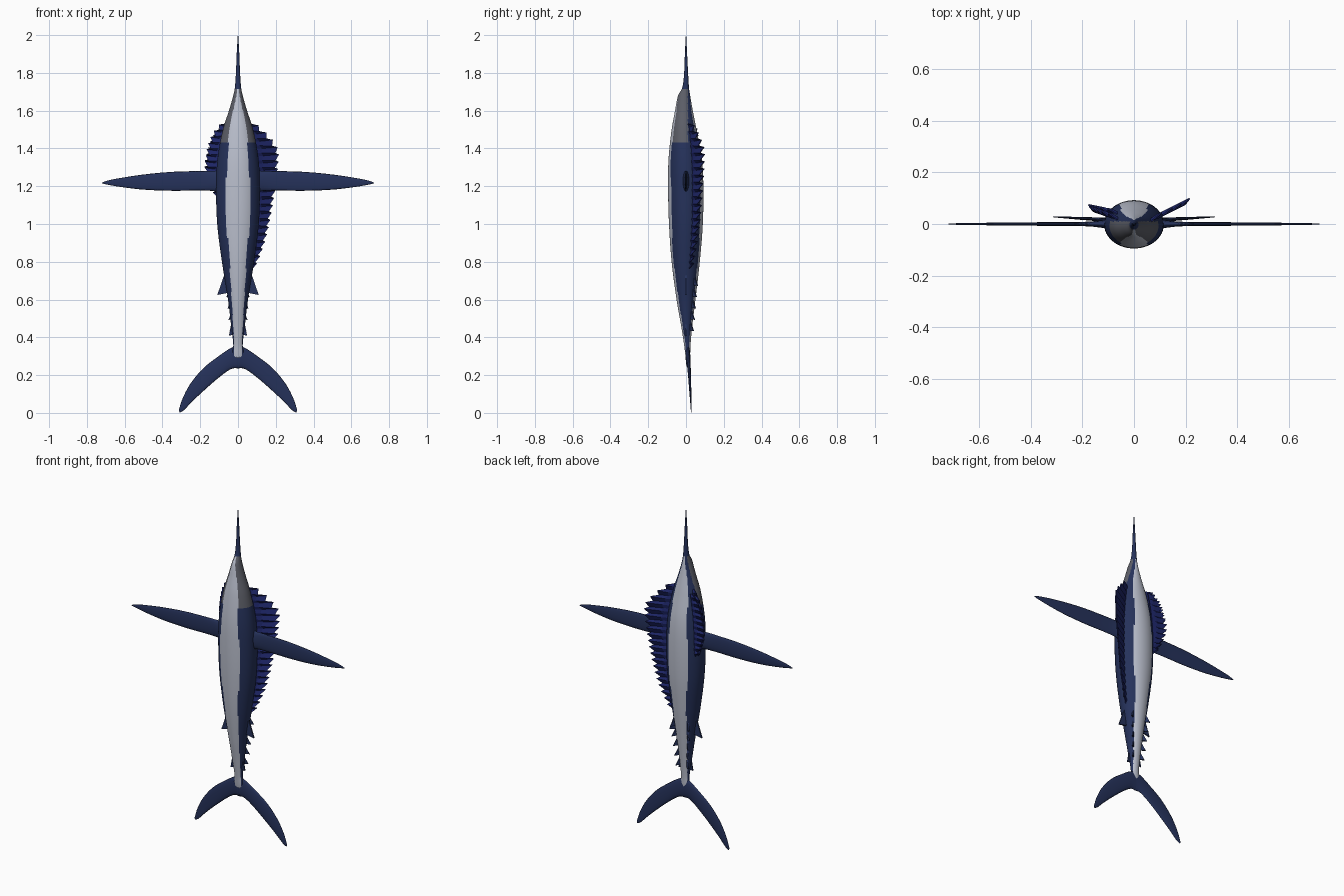
import bpy, bmesh, math
from mathutils import Vector

if "Cube" in bpy.data.objects:
    bpy.data.objects.remove(bpy.data.objects["Cube"])


def mat(name, rgb):
    m = bpy.data.materials.new(name)
    m.diffuse_color = (*rgb, 1)
    m.use_nodes = True
    m.node_tree.nodes["Principled BSDF"].inputs["Base Color"].default_value = m.diffuse_color
    return m


NAVY = mat("navy", (0.019, 0.032, 0.105))
WHITE = mat("silver white", (0.50, 0.53, 0.62))
GREY = mat("dark grey", (0.11, 0.115, 0.14))
SAIL = mat("sail blue", (0.012, 0.018, 0.13))


def curve(table, t):
    """Smooth interpolation through rows (t, a, b, ...)."""
    n = len(table)
    i = 0
    while i < n - 2 and t > table[i + 1][0]:
        i += 1
    p1, p2 = table[i], table[i + 1]
    p0, p3 = table[max(i - 1, 0)], table[min(i + 2, n - 1)]
    h = p2[0] - p1[0]
    u = (t - p1[0]) / h
    out = []
    for k in range(1, len(p1)):
        m1 = (p2[k] - p0[k]) / (p2[0] - p0[0]) * h
        m2 = (p3[k] - p1[k]) / (p3[0] - p1[0]) * h
        out.append((2*u**3 - 3*u**2 + 1) * p1[k] + (u**3 - 2*u**2 + u) * m1
                   + (3*u**2 - 2*u**3) * p2[k] + (u**3 - u**2) * m2)
    return out


def finish(bm, name, mats):
    bmesh.ops.recalc_face_normals(bm, faces=bm.faces)
    me = bpy.data.meshes.new(name)
    bm.to_mesh(me)
    bm.free()
    for m in mats:
        me.materials.append(m)
    ob = bpy.data.objects.new(name, me)
    bpy.context.collection.objects.link(ob)
    return ob


def loft(name, rings, mats, rule=None):
    bm = bmesh.new()
    rows = [[bm.verts.new(p) for p in r] for r in rings]
    n = len(rows[0])
    for a, b in zip(rows, rows[1:]):
        for i in range(n):
            j = (i + 1) % n
            bm.faces.new((a[i], a[j], b[j], b[i]))
    bm.faces.new(rows[0])
    bm.faces.new(rows[-1])
    for f in bm.faces:
        f.smooth = len(f.verts) == 4
        if rule:
            f.material_index = rule(f.calc_center_median())
    return finish(bm, name, mats)


def lens(a, b, thick, n=16):
    """Thin oval ring spanning points a to b, with thickness along y."""
    a, b = Vector(a), Vector(b)
    c, h = (a + b) / 2, (a - b) / 2
    return [c + h * math.cos(2*math.pi*i/n)
            + Vector((0, thick * math.sin(2*math.pi*i/n), 0)) for i in range(n)]


# Body with bill: z, half width, front y, back y
BODY = [(0.27, 0.012, 0.002, 0.018), (0.31, 0.030, -0.004, 0.022),
        (0.36, 0.025, -0.010, 0.024), (0.45, 0.035, -0.024, 0.032),
        (0.6, 0.053, -0.050, 0.050), (0.8, 0.085, -0.076, 0.073),
        (1.0, 0.110, -0.090, 0.089), (1.2, 0.116, -0.095, 0.092),
        (1.35, 0.108, -0.092, 0.083), (1.5, 0.080, -0.076, 0.056),
        (1.6, 0.048, -0.058, 0.036), (1.68, 0.025, -0.042, 0.022),
        (1.72, 0.017, -0.020, 0.016), (1.8, 0.011, -0.010, 0.011),
        (1.9, 0.007, -0.006, 0.006), (2.0, 0.001, -0.001, 0.001)]
# Half width of the pale stripe
STRIPE = [(0.27, 0.02), (0.4, 0.022), (0.6, 0.034), (0.8, 0.045), (1.0, 0.060),
          (1.2, 0.065), (1.35, 0.050), (1.45, 0.050), (1.55, 0.038),
          (1.7, 0.006), (2.0, 0.0)]


def body_color(c):
    if c.z > 1.71:
        return 0
    if c.z < 0.30:
        return 2
    if abs(c.x) < curve(STRIPE, c.z)[0]:
        return 1
    if c.z > 1.43 and c.y < 0.01:
        return 2
    return 0


rings = []
for k in range(141):
    z = 0.27 + 1.73 * k / 140
    w, f, b = curve(BODY, z)
    rings.append([(w * math.sin(2*math.pi*i/72),
                   (f + b)/2 - (b - f)/2 * math.cos(2*math.pi*i/72), z)
                  for i in range(72)])
loft("body", rings, [NAVY, WHITE, GREY], body_color)

# Side fin: x, top z, bottom z, half thickness
WING = [(0.06, 1.30, 1.14, 0.026), (0.11, 1.283, 1.17, 0.017),
        (0.18, 1.281, 1.177, 0.009), (0.35, 1.276, 1.176, 0.007),
        (0.5, 1.262, 1.182, 0.006), (0.62, 1.244, 1.196, 0.004),
        (0.69, 1.230, 1.208, 0.003), (0.72, 1.219, 1.215, 0.001)]
# Tail lobe along t: outer x, outer z, inner x, inner z
TAIL = [(0, -0.012, 0.36, -0.005, 0.236), (0.15, 0.035, 0.345, 0.035, 0.233),
        (0.35, 0.100, 0.302, 0.100, 0.188), (0.6, 0.185, 0.235, 0.195, 0.105),
        (0.8, 0.255, 0.150, 0.252, 0.050), (0.93, 0.296, 0.070, 0.288, 0.013),
        (1.0, 0.314, 0.012, 0.308, 0.002)]


def fan(name, rows, color, thick=0.005):
    """Thin sheet strip between inner and outer points."""
    bm = bmesh.new()
    vs = [[bm.verts.new(p) for p in r] for r in rows]
    for a, b in zip(vs, vs[1:]):
        for i in range(len(a) - 1):
            bm.faces.new((a[i], a[i+1], b[i+1], b[i]))
    ob = finish(bm, name, [color])
    m = ob.modifiers.new("thickness", "SOLIDIFY")
    m.thickness = thick
    m.offset = 0


def small_fin(name, z, r, direction, length, height, y0=0.0):
    """Backswept little fin rooted in the body."""
    d = Vector(direction).normalized()

    def p(out, dz):
        return d * (r + out) + Vector((0, y0, z + dz))
    fan(name, [(p(-0.012, height*0.5), p(0, height*0.5)),
               (p(-0.012, 0), p(length*0.45, 0)),
               (p(-0.012, -height*0.25), p(length*0.72, -height*0.3)),
               (p(-0.012, -height*0.5), p(length, -height*0.6))], NAVY, 0.008)


for s, side in ((1, "right"), (-1, "left")):
    rings = []
    for k in range(41):
        x = 0.06 + 0.66 * k / 40
        t, b, h = curve(WING, x)
        rings.append(lens((s*x, 0, t), (s*x, 0, b), h))
    loft("side_fin_" + side, rings, [NAVY])

    rings = []
    for k in range(31):
        t = k / 30
        ox, oz, ix, iz = curve(TAIL, t)
        y = 0.010 + 0.018 * t
        rings.append(lens((s*ox, y, oz), (s*ix, y, iz), 0.012 - 0.010 * t))
    loft("tail_lobe_" + side, rings, [NAVY])

    # Rear fins and finlets
    small_fin("rear_fin_" + side, 0.69, 0.068, (s, 0, 0), 0.042, 0.11)
    small_fin("tail_keel_" + side, 0.45, 0.034, (s, 0, 0), 0.014, 0.07)
    for i in range(5):
        z = 0.70 - i * 0.06
        w, f, b = curve(BODY, z)
        small_fin(f"finlet_{side}_{i+1}", z, (w + b) / 2, (s*0.72, 0.69, 0),
                  0.024, 0.045)


# Pleated spiny sails: z, outer x
def sail(name, s, edge, count, slope, y0):
    z1, z0 = edge[-1][0], edge[0][0]
    rows = []
    for k in range(count * 2 + 1):
        z = z0 + (z1 - z0) * k / (count * 2)
        x = curve(edge, z)[0]
        tip = k % 2
        reach = x + (0.006 if tip else -0.012)
        fold = 0.007 if tip else -0.007
        base = min(curve(BODY, z)[0] * 0.8, reach - 0.002)
        row = []
        for u in (0, 0.35, 0.7, 1):
            px = base + (reach - base) * u
            row.append((s * px, y0 + slope * (px - 0.1) + fold * min(1, 2*u),
                        z + 0.012 * u * tip))
        rows.append(row)
    fan(name, rows, SAIL, 0.006)


sail("sail_large", 1, [(0.76, 0.085), (0.8, 0.103), (0.9, 0.138), (1.0, 0.162),
                       (1.1, 0.180), (1.2, 0.195), (1.3, 0.206), (1.38, 0.208),
                       (1.43, 0.180), (1.48, 0.135), (1.53, 0.080)], 20, 0.5, 0.034)
sail("sail_small", -1, [(1.14, 0.12), (1.2, 0.145), (1.28, 0.168), (1.34, 0.166),
                        (1.42, 0.150), (1.48, 0.122), (1.53, 0.080)], 12, 0.35, 0.036)
# Second fold of the small sail
sail("sail_small_fold", -1, [(1.14, 0.11), (1.22, 0.15), (1.3, 0.172), (1.38, 0.155),
                             (1.46, 0.125), (1.51, 0.08)], 11, 0.2, 0.052)
